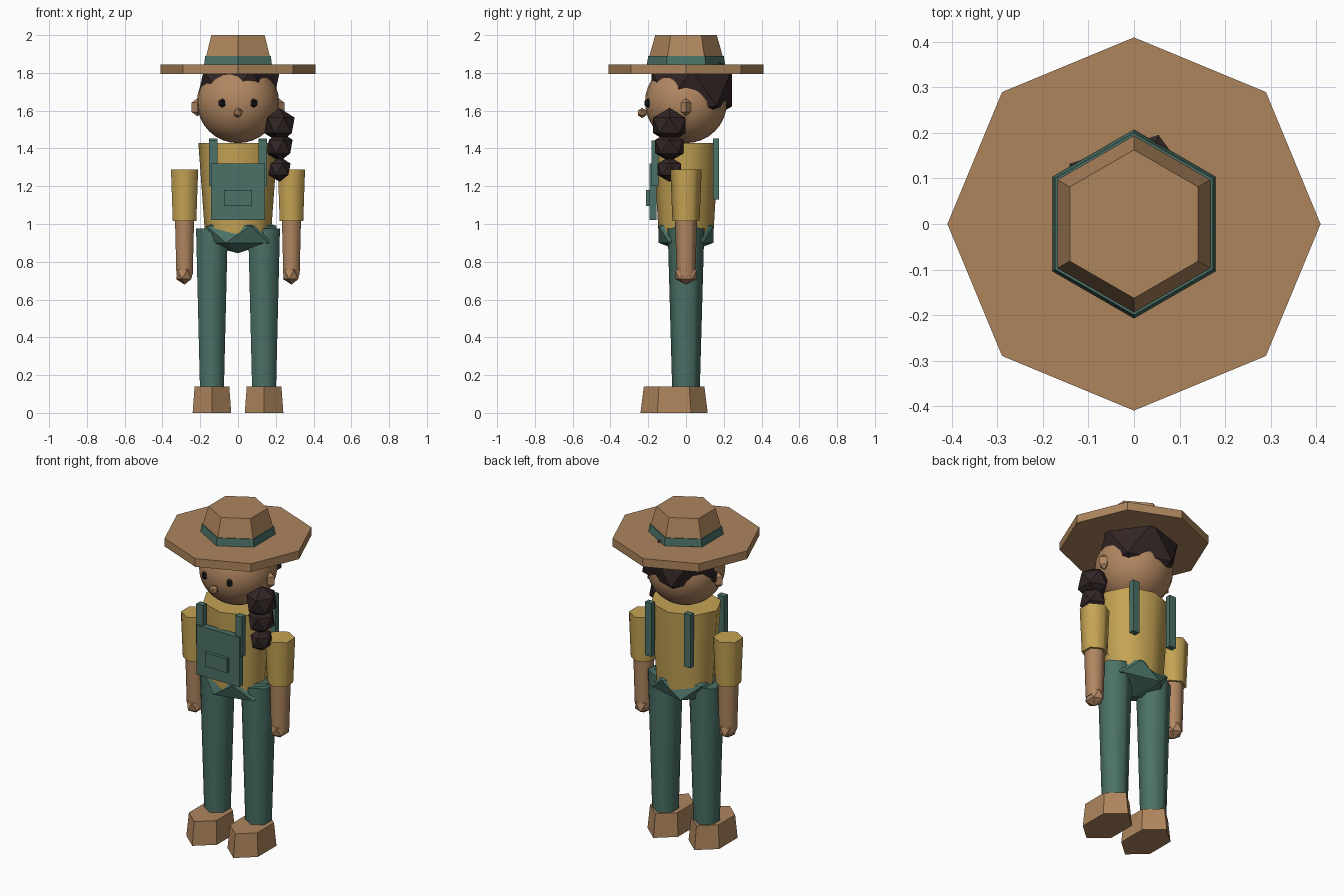
import bpy

if "Cube" in bpy.data.objects:
    bpy.data.objects.remove(bpy.data.objects["Cube"])


def material(name, r, g, b):
    m = bpy.data.materials.new(name)
    m.use_nodes = True
    m.diffuse_color = (r, g, b, 1)
    m.node_tree.nodes["Principled BSDF"].inputs["Base Color"].default_value = (r, g, b, 1)
    return m


TAN = material("tan leather", 0.42, 0.235, 0.11)
SKIN = material("skin", 0.44, 0.24, 0.12)
TEAL = material("teal cloth", 0.07, 0.165, 0.135)
YELLOW = material("mustard cloth", 0.56, 0.37, 0.09)
DARK = material("dark brown hair", 0.032, 0.018, 0.018)
BLACK = material("black", 0.01, 0.01, 0.012)


def finish(name, mat, scale=(1, 1, 1), smooth=False):
    o = bpy.context.object
    o.name = name
    o.scale = scale
    o.data.materials.append(mat)
    if smooth:
        bpy.ops.object.shade_smooth_by_angle(angle=1.1)
    return o


def taper(name, mat, x, y, z0, z1, r0, r1, sides=6, sx=1, sy=1, smooth=False):
    """Prism between two heights with a bottom and a top radius."""
    bpy.ops.mesh.primitive_cone_add(vertices=sides, radius1=r0, radius2=r1,
                                    depth=z1 - z0, location=(x, y, (z0 + z1) / 2))
    return finish(name, mat, (sx, sy, 1), smooth)


def gem(name, mat, loc, size):
    """Faceted twenty-sided lump."""
    bpy.ops.mesh.primitive_ico_sphere_add(subdivisions=1, radius=1, location=loc)
    return finish(name, mat, size)


def diamond(name, mat, loc, size):
    """Eight-sided lump."""
    bpy.ops.mesh.primitive_uv_sphere_add(segments=4, ring_count=2, radius=1, location=loc)
    return finish(name, mat, size)


def box(name, mat, x, y, z):
    """Box given by its ranges along each axis."""
    bpy.ops.mesh.primitive_cube_add(size=1, location=[sum(r) / 2 for r in (x, y, z)])
    return finish(name, mat, [r[1] - r[0] for r in (x, y, z)])


# Hat
taper("hat_brim", TAN, 0, 0, 1.795, 1.845, 0.41, 0.41, sides=8)
taper("hat_band", TEAL, 0, 0, 1.84, 1.89, 0.208, 0.2)
taper("hat_crown", TAN, 0, 0, 1.84, 2.0, 0.208, 0.163)

# Head and face
bpy.ops.mesh.primitive_uv_sphere_add(segments=24, ring_count=16, radius=0.217,
                                     location=(0, 0, 1.645))
finish("head", SKIN, smooth=True)
gem("nose", SKIN, (0, -0.232, 1.588), (0.027, 0.027, 0.027))
gem("hair", DARK, (0, 0.03, 1.72), (0.25, 0.25, 0.22))

# Side braid
for i, (z, r) in enumerate([(1.522, 0.092), (1.41, 0.08), (1.29, 0.067)]):
    gem(f"braid_{i + 1}", DARK, (0.22, -0.088, z), (r * 0.97, r * 1.1, r))

# Torso and hips
taper("shirt", YELLOW, 0, 0, 0.95, 1.43, 0.175, 0.21, sides=8, sy=0.83, smooth=True)
gem("hips", TEAL, (0, 0, 0.945), (0.23, 0.17, 0.1))

# Overall bib and pocket
box("bib", TEAL, (-0.143, 0.143), (-0.192, -0.155), (1.02, 1.32))
box("bib_pocket", TEAL, (-0.074, 0.074), (-0.212, -0.185), (1.095, 1.18))

for side, s in (("left", 1), ("right", -1)):
    # Face sides
    diamond(side + "_eye", BLACK, (s * 0.083, -0.2, 1.64), (0.022, 0.022, 0.024))
    diamond(side + "_ear", SKIN, (s * 0.215, 0, 1.618), (0.036, 0.03, 0.048))

    # Overall straps
    x = (s * 0.131 - 0.022, s * 0.131 + 0.022)
    box(side + "_front_strap", TEAL, x, (-0.182, -0.145), (1.2, 1.443))
    box(side + "_back_strap", TEAL, x, (0.142, 0.176), (1.13, 1.453))

    # Arm
    taper(side + "_sleeve", YELLOW, s * 0.283, 0, 1.015, 1.288, 0.072, 0.083, smooth=True)
    taper(side + "_forearm", SKIN, s * 0.283, 0, 0.73, 1.05, 0.05, 0.059, smooth=True)
    gem(side + "_hand", SKIN, (s * 0.283, 0, 0.732), (0.05, 0.066, 0.053))

    # Leg and shoe
    taper(side + "_leg", TEAL, s * 0.138, 0, 0.12, 0.975, 0.073, 0.097, smooth=True)
    taper(side + "_shoe", TAN, s * 0.138, -0.063, 0, 0.14, 0.118, 0.106, sy=1.51)
